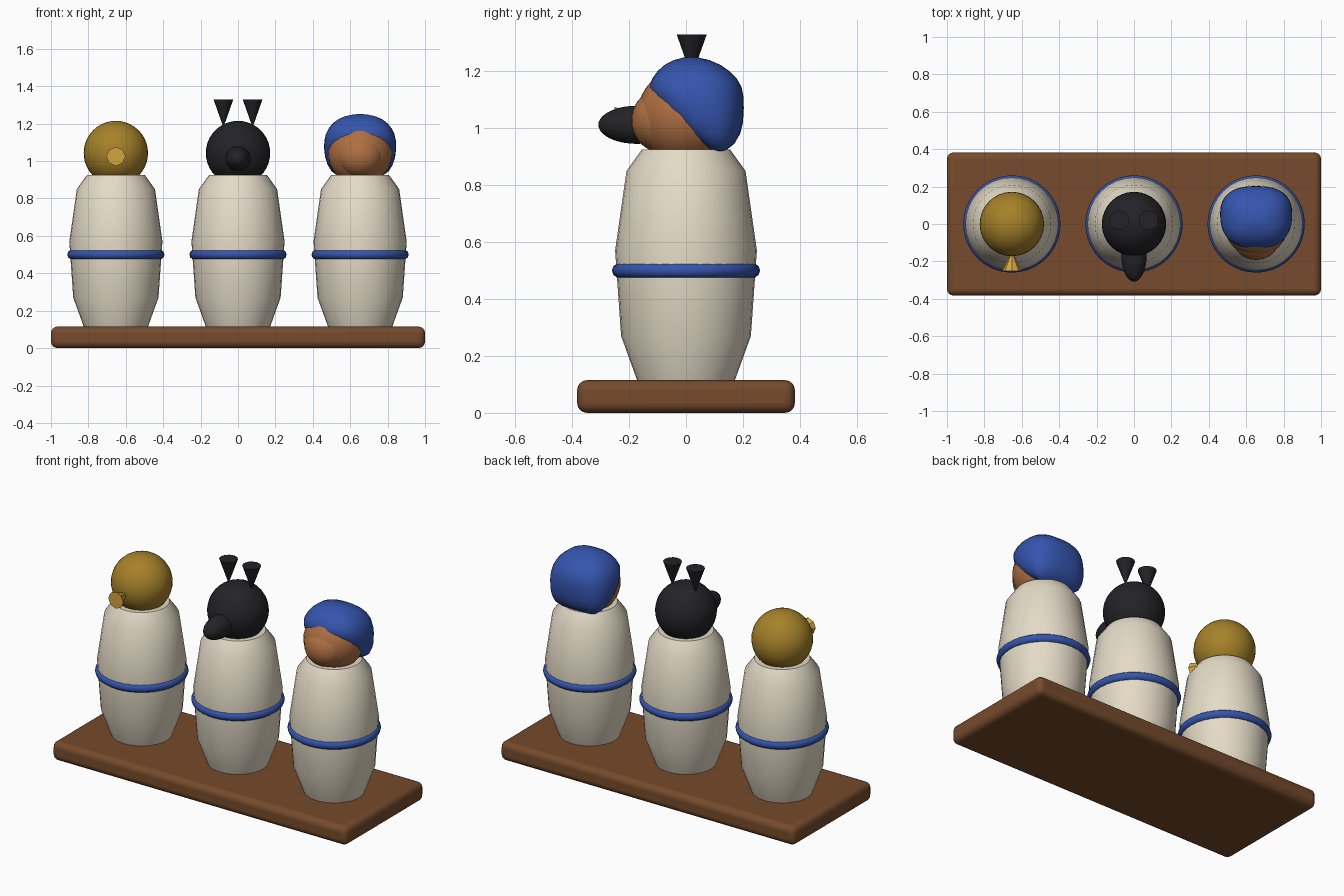
import bpy, bmesh, math
from mathutils import Matrix

if "Cube" in bpy.data.objects:
    bpy.data.objects.remove(bpy.data.objects["Cube"])


def material(name, r, g, b):
    m = bpy.data.materials.new(name)
    m.diffuse_color = (r, g, b, 1)
    m.use_nodes = True
    m.node_tree.nodes["Principled BSDF"].inputs["Base Color"].default_value = m.diffuse_color
    return m


CREAM = material("cream", 0.78, 0.71, 0.57)
BLUE = material("blue", 0.035, 0.09, 0.42)
WOOD = material("wood", 0.18, 0.07, 0.025)
GOLD = material("gold", 0.38, 0.22, 0.022)
BEAK = material("bright_gold", 0.65, 0.38, 0.05)
BLACK = material("black", 0.017, 0.017, 0.021)
SKIN = material("skin", 0.42, 0.16, 0.055)


def finish(obj, name, mat, angle=40):
    obj.name = name
    obj.data.materials.append(mat)
    bpy.ops.object.select_all(action='DESELECT')
    obj.select_set(True)
    bpy.context.view_layer.objects.active = obj
    if angle:
        bpy.ops.object.shade_smooth_by_angle(angle=math.radians(angle))
    return obj


def loft(name, rings, mat, angle=40):
    """Skin a stack of point rings and cap both ends."""
    bm = bmesh.new()
    loops = [[bm.verts.new(p) for p in ring] for ring in rings]
    n = len(loops[0])
    for a, b in zip(loops, loops[1:]):
        for i in range(n):
            j = (i + 1) % n
            bm.faces.new((a[i], a[j], b[j], b[i]))
    bm.faces.new(loops[0][::-1])
    bm.faces.new(loops[-1])
    mesh = bpy.data.meshes.new(name)
    bm.to_mesh(mesh)
    bm.free()
    obj = bpy.data.objects.new(name, mesh)
    bpy.context.collection.objects.link(obj)
    return finish(obj, name, mat, angle)


def ellipsoid(name, loc, radii, mat):
    bpy.ops.mesh.primitive_uv_sphere_add(segments=32, ring_count=20, radius=1)
    obj = bpy.context.object
    obj.data.transform(Matrix.Diagonal((*radii, 1)))
    obj.location = loc
    return finish(obj, name, mat, 60)


def cone(name, sides, radius, depth, loc, rot, mat):
    bpy.ops.mesh.primitive_cone_add(vertices=sides, radius1=radius, radius2=0,
                                    depth=depth, location=loc, rotation=rot)
    return finish(bpy.context.object, name, mat, 0)


# Wooden base with rounded edges
bpy.ops.mesh.primitive_cube_add(size=1, location=(0, 0, 0.0575))
base = bpy.context.object
base.data.transform(Matrix.Diagonal((2, 0.765, 0.115, 1)))
bevel = base.modifiers.new("bevel", 'BEVEL')
bevel.width = 0.035
bevel.segments = 4
finish(base, "base", WOOD, 40)

# Three jars, each with a blue band
PROFILE = [(0.17, 0.11), (0.228, 0.27), (0.249, 0.57), (0.209, 0.85), (0.155, 0.925)]
N = 32
SPACING = 0.653
for label, x in (("left", -SPACING), ("middle", 0), ("right", SPACING)):
    rings = [[(x + r * math.cos(2 * math.pi * i / N), r * math.sin(2 * math.pi * i / N), z)
              for i in range(N)] for r, z in PROFILE]
    loft("jar_body_" + label, rings, CREAM)
    bpy.ops.mesh.primitive_torus_add(location=(x, 0, 0.5), major_radius=0.234, minor_radius=0.026,
                                     major_segments=40, minor_segments=10)
    finish(bpy.context.object, "jar_band_" + label, BLUE, 60)

# Left head: bird with a flared beak
ellipsoid("bird_head", (-SPACING, 0, 1.043), (0.172,) * 3, GOLD)
cone("bird_beak", 8, 0.051, 0.11, (-SPACING, -0.197, 1.025), (-math.pi / 2, 0, 0), BEAK)

# Middle head: dog with a snout and flared ears
ellipsoid("dog_head", (0, 0, 1.043), (0.172,) * 3, BLACK)
ellipsoid("dog_snout", (0, -0.172, 1.012), (0.067, 0.136, 0.067), BLACK)
for side, x in (("left", -0.078), ("right", 0.078)):
    cone("dog_ear_" + side, 12, 0.053, 0.15, (x, 0.02, 1.255), (math.pi, 0, 0), BLACK)

# Right head: human with a face and a hood
ellipsoid("human_head", (SPACING, 0, 1.043), (0.172,) * 3, SKIN)
ellipsoid("human_face", (SPACING, -0.08, 1.027), (0.124, 0.112, 0.114), SKIN)

# Hood sections: height, front y, back y, half width
HOOD = [(0.912, 0.09, 0.12, 0.06), (0.922, 0.085, 0.14, 0.12), (0.945, 0.045, 0.17, 0.153),
        (0.98, -0.01, 0.19, 0.174), (1.02, -0.06, 0.2, 0.187), (1.07, -0.1, 0.203, 0.193),
        (1.11, -0.12, 0.202, 0.191), (1.145, -0.131, 0.195, 0.183), (1.175, -0.118, 0.178, 0.168),
        (1.2, -0.1, 0.153, 0.148), (1.222, -0.076, 0.122, 0.12), (1.239, -0.044, 0.083, 0.083),
        (1.248, -0.01, 0.045, 0.043), (1.251, 0.008, 0.022, 0.015)]
rings = []
for z, front, back, half in HOOD:
    ring = []
    for i in range(N):
        c, s = math.cos(2 * math.pi * i / N), math.sin(2 * math.pi * i / N)
        px = math.copysign(abs(c) ** 0.8, c)
        py = math.copysign(abs(s) ** 0.8, s)
        ring.append((SPACING + half * px, (front + back) / 2 + (back - front) / 2 * py, z))
    rings.append(ring)
loft("human_hood", rings, BLUE, 70)
